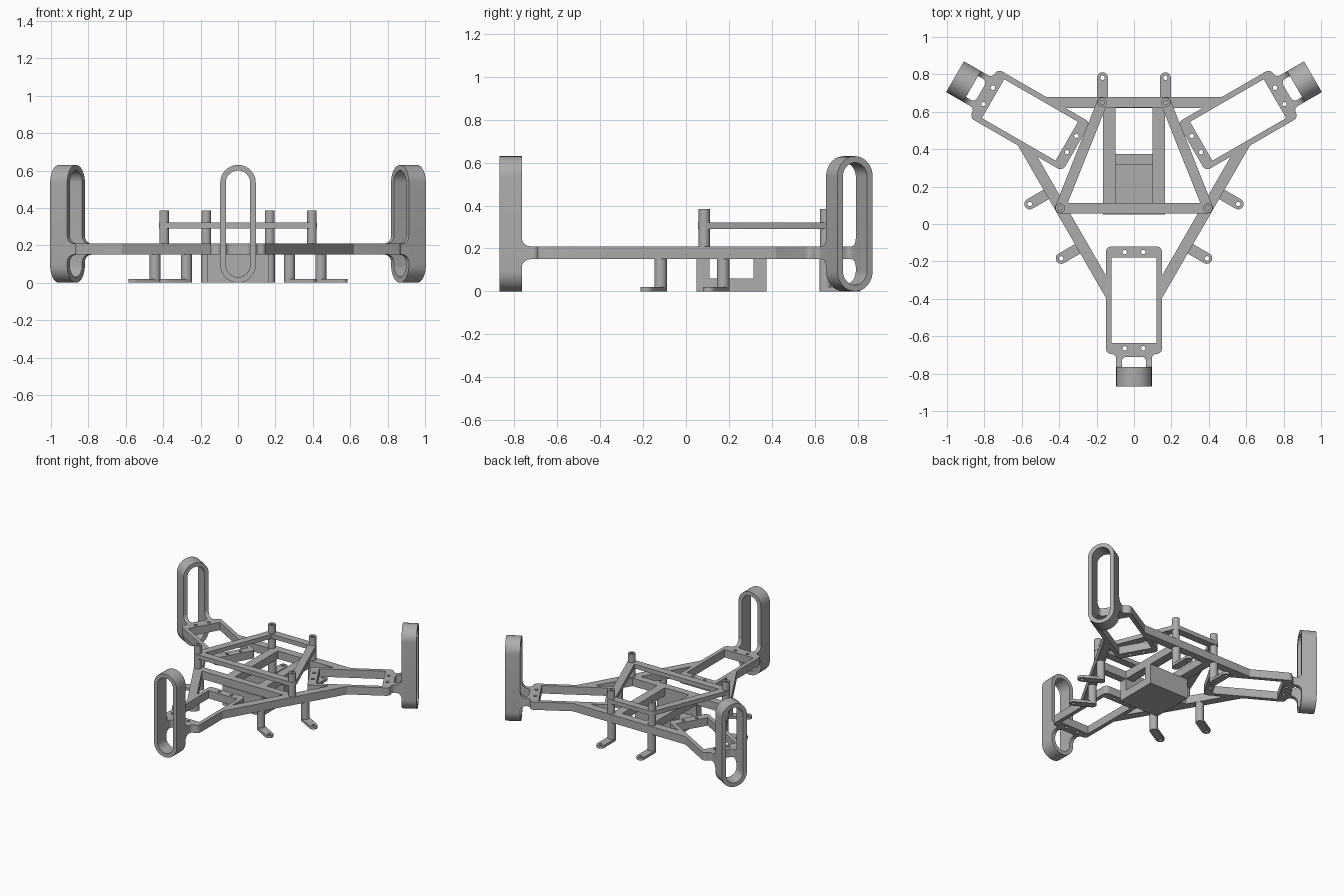
import bpy, bmesh
from math import pi, cos, sin, atan2
from mathutils import Matrix, Vector

cube = bpy.data.objects.get("Cube")
if cube:
    bpy.data.objects.remove(cube)

grey = bpy.data.materials.new("plain grey")
grey.use_nodes = True
grey.diffuse_color = (0.42, 0.42, 0.42, 1)
grey.node_tree.nodes["Principled BSDF"].inputs["Base Color"].default_value = (0.42, 0.42, 0.42, 1)

CENTRE = Matrix.Translation((0, 0.235, 0))                        # hub of the three-way symmetry
STAND = Matrix.Rotation(pi / 2, 4, 'X')                           # profile (x, height), extruded along -y
SIDE = Matrix(((0, 0, 1, 0), (1, 0, 0, 0), (0, 1, 0, 0), (0, 0, 0, 1)))  # profile (y, height), along x


def arc(cx, cy, r, a0, a1, n):
    return [(cx + r * cos(a0 + (a1 - a0) * i / n), cy + r * sin(a0 + (a1 - a0) * i / n))
            for i in range(n + 1)]


def circle(cx, cy, r, n=24):
    return arc(cx, cy, r, 0, 2 * pi, n)[:-1]


def rounded(centres, r, n=8):
    """Counter-clockwise convex outline, grown by r with round corners."""
    out = []
    for i, (x, y) in enumerate(centres):
        px, py = centres[i - 1]
        nx, ny = centres[(i + 1) % len(centres)]
        a0 = atan2(y - py, x - px) - pi / 2
        a1 = atan2(ny - y, nx - x) - pi / 2
        while a1 < a0 - 0.001:
            a1 += 2 * pi
        out += arc(x, y, r, a0, a1, n)
    return out


def rect(x0, y0, x1, y1):
    return [(x0, y0), (x1, y0), (x1, y1), (x0, y1)]


def plate(name, loops, z0, z1, matrix=Matrix()):
    """Extrude outlines (later ones cut holes) between two heights."""
    curve = bpy.data.curves.new(name, 'CURVE')
    curve.dimensions = '2D'
    curve.fill_mode = 'BOTH'
    curve.extrude = (z1 - z0) / 2
    for loop in loops:
        spline = curve.splines.new('POLY')
        spline.points.add(len(loop) - 1)
        for point, (x, y) in zip(spline.points, loop):
            point.co = (x, y, 0, 1)
        spline.use_cyclic_u = True
    temp = bpy.data.objects.new(name + " outline", curve)
    bpy.context.collection.objects.link(temp)
    graph = bpy.context.evaluated_depsgraph_get()
    mesh = bpy.data.meshes.new_from_object(temp.evaluated_get(graph))
    bpy.data.objects.remove(temp)
    bpy.data.curves.remove(curve)
    bm = bmesh.new()
    bm.from_mesh(mesh)
    bmesh.ops.remove_doubles(bm, verts=bm.verts, dist=0.0001)
    bm.transform(matrix @ Matrix.Translation((0, 0, (z0 + z1) / 2)))
    bmesh.ops.recalc_face_normals(bm, faces=bm.faces)
    bm.to_mesh(mesh)
    bm.free()
    mesh.name = name
    mesh.materials.clear()
    mesh.materials.append(grey)
    obj = bpy.data.objects.new(name, mesh)
    bpy.context.collection.objects.link(obj)
    bpy.ops.object.select_all(action='DESELECT')
    obj.select_set(True)
    bpy.context.view_layer.objects.active = obj
    bpy.ops.object.shade_smooth_by_angle(angle=pi / 6)
    return obj


# Three identical arms and the bars between them
LOW, HIGH = 0.15, 0.21
for k, tag in enumerate(("front", "left", "right")):
    turn = CENTRE @ Matrix.Rotation(2 * pi * k / 3, 4, 'Z')

    # Arm frame with window, screw holes and forked neck
    half = (arc(0.12, -0.385, 0.03, pi / 2, 0, 6) + arc(0.12, -0.90, 0.03, 0, -pi / 2, 6)
            + arc(0.12, -0.955, 0.025, pi / 2, pi, 6) + [(0.095, -1.02), (0.065, -1.02)]
            + arc(0.04, -0.97, 0.025, 0, pi / 2, 6))
    outline = half + [(-x, y) for x, y in reversed(half)]
    holes = [circle(sx * 0.05, y, 0.012, 16) for sx in (-1, 1) for y in (-0.385, -0.9)]
    plate(tag + "_arm_frame", [outline, rect(-0.12, -0.87, 0.12, -0.415)] + holes, LOW, HIGH, turn)

    # Upright wheel-like guard loop at the arm tip
    spine = [(0, 0.095), (0, 0.535)]
    plate(tag + "_guard_loop", [rounded(spine, 0.095, 20), rounded(spine, 0.065, 20)],
          1.0, 1.105, turn @ STAND)

    # Flared gussets joining neck to loop
    flare = (arc(-0.96, HIGH + 0.04, 0.04, -pi / 2, -pi, 6)
             + arc(-0.96, LOW - 0.04, 0.04, pi, pi / 2, 6))
    flare = flare[:7] + [(-1.02, HIGH + 0.04), (-1.02, LOW - 0.04)] + flare[7:]
    for name, x in (("a", -0.095), ("b", 0.065)):
        plate(tag + "_neck_gusset_" + name, [flare], x, x + 0.03, turn @ SIDE)

    # Side bar opposite the arm
    plate(tag + "_opposite_bar",
          [[(-0.407, 0.385), (0.407, 0.385), (0.511, 0.445), (-0.511, 0.445)]], LOW, HIGH, turn)

    # Two landing feet below each bar
    for name, x in (("a", -0.168), ("b", 0.168)):
        plate(tag + "_leg_" + name, [circle(x, 0.415, 0.029)], 0, LOW, turn)
        foot = rounded([(x, 0.415), (x, 0.547)], 0.029)
        plate(tag + "_foot_" + name, [foot, circle(x, 0.547, 0.012, 16)], 0, 0.02, turn)

# Rails and cross bar in the middle of the main frame
for name, x in (("right_rail", -0.165), ("left_rail", 0.1)):
    plate(name, [rect(x, 0.11, x + 0.065, 0.625)], LOW, HIGH)
plate("cross_bar", [rect(-0.39, 0.055, 0.39, 0.11)], LOW, HIGH)

# U-shaped tray hung under the rails
tray = [(0.05, 0), (0.375, 0), (0.375, LOW), (0.315, LOW),
        (0.315, 0.06), (0.11, 0.06), (0.11, LOW), (0.05, LOW)]
plate("tray", [tray], -0.165, 0.165, SIDE)

# Raised deck frame on four hollow posts
corners = [(-0.395, 0.085), (0.395, 0.085), (0.17, 0.65), (-0.17, 0.65)]
window = [(-0.354, 0.113), (0.354, 0.113), (0.151, 0.622), (-0.151, 0.622)]
plate("deck_frame", [rounded(corners, 0.028), window], 0.29, 0.322)
for i, (x, y) in enumerate(corners):
    plate("deck_post_%d" % (i + 1), [circle(x, y, 0.026), circle(x, y, 0.012, 16)], HIGH, 0.385)
